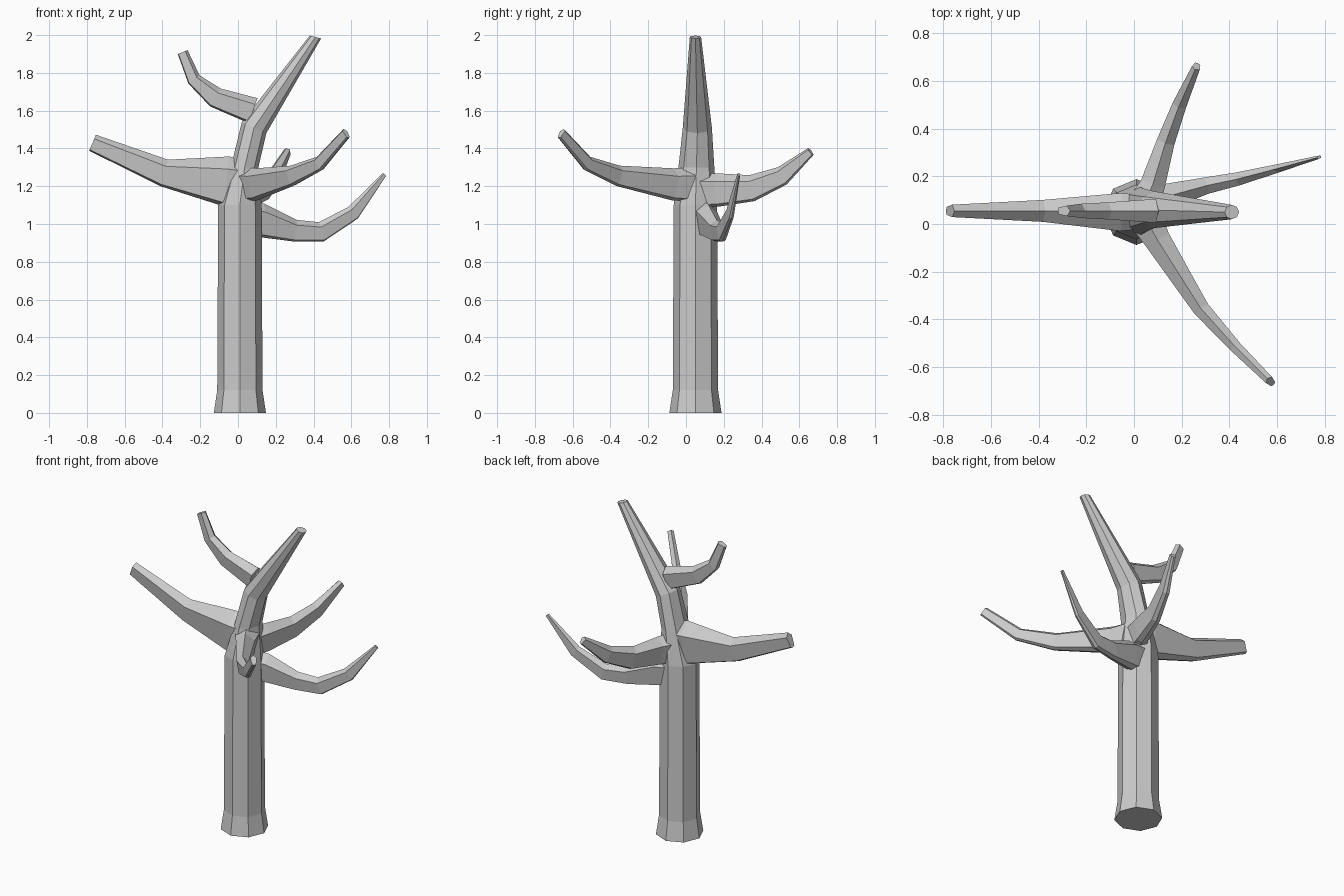
import bpy, bmesh
from math import cos, sin, tau
from mathutils import Vector

cube = bpy.data.objects.get("Cube")
if cube:
    bpy.data.objects.remove(cube, do_unlink=True)

bark = bpy.data.materials.new("grey_bark")
bark.use_nodes = True
GREY = (0.6, 0.6, 0.6, 1)
bark.diffuse_color = GREY
bark.node_tree.nodes["Principled BSDF"].inputs["Base Color"].default_value = GREY


def loft(name, rings):
    """Skin a row of equal rings and cap both ends, with flat shading."""
    bm = bmesh.new()
    loops = [[bm.verts.new(p) for p in ring] for ring in rings]
    count = len(loops[0])
    for low, high in zip(loops, loops[1:]):
        for i in range(count):
            j = (i + 1) % count
            bm.faces.new((low[i], low[j], high[j], high[i]))
    bm.faces.new(loops[0][::-1])
    bm.faces.new(loops[-1])
    bmesh.ops.recalc_face_normals(bm, faces=bm.faces[:])
    mesh = bpy.data.meshes.new(name)
    bm.to_mesh(mesh)
    bm.free()
    mesh.materials.append(bark)
    bpy.context.collection.objects.link(bpy.data.objects.new(name, mesh))


def trunk_ring(x, y, z, rx, ry, tilt=0):
    """Octagon with corners on the axes; tilt is its slope along x."""
    ring = []
    for i in range(8):
        a = tau * i / 8
        dx = rx * cos(a)
        ring.append(Vector((x + dx, y + ry * sin(a), z + tilt * dx)))
    return ring


# Ridged six-sided branch section: (sideways, upwards)
SECTION = ((0, 1), (1, 0.5), (0.65, -0.85), (0, -1), (-0.65, -0.85), (-1, 0.5))


def branch(name, stations):
    """Stations are x, y, z, half height, half width."""
    centres = [Vector(s[:3]) for s in stations]
    rings = []
    for i, (*_, h, w) in enumerate(stations):
        before, here = centres[max(i - 1, 0)], centres[i]
        after = centres[min(i + 1, len(centres) - 1)]
        along = Vector()
        for d in (here - before, after - here):
            if d.length:
                along += d.normalized()
        along.normalize()
        side = along.cross(Vector((0, 0, 1))).normalized()
        up = side.cross(along)
        rings.append([here + side * (a * w) + up * (b * h) for a, b in SECTION])
    loft(name, rings)


# Trunk with flared foot, bending into the leaning top stem
loft("trunk", [
    trunk_ring(0.01, 0.05, 0, 0.138, 0.138),
    trunk_ring(0.01, 0.05, 0.12, 0.12, 0.12),
    trunk_ring(0.01, 0.05, 1.1, 0.115, 0.115),
    trunk_ring(0.035, 0.055, 1.3, 0.073, 0.095),
    trunk_ring(0.085, 0.06, 1.51, 0.065, 0.077, -0.45),
    trunk_ring(0.41, 0.05, 1.99, 0.03, 0.03, -0.25),
])

# Branches, each rooted inside the trunk
branch("large_right_branch", [
    (0.03, 0.05, 1.22, 0.12, 0.07),
    (-0.06, 0.05, 1.225, 0.133, 0.08),
    (-0.39, 0.055, 1.27, 0.073, 0.046),
    (-0.77, 0.055, 1.43, 0.046, 0.026),
])
branch("upper_right_branch", [
    (0.08, 0.055, 1.6, 0.07, 0.05),
    (-0.12, 0.055, 1.67, 0.055, 0.036),
    (-0.233, 0.055, 1.765, 0.037, 0.03),
    (-0.293, 0.055, 1.91, 0.028, 0.022),
])
branch("front_branch", [
    (0.05, 0.02, 1.21, 0.09, 0.07),
    (0.1, -0.07, 1.21, 0.085, 0.055),
    (0.285, -0.36, 1.255, 0.055, 0.035),
    (0.43, -0.52, 1.32, 0.04, 0.025),
    (0.572, -0.66, 1.48, 0.03, 0.018),
])
branch("back_branch", [
    (0.05, 0.1, 1.18, 0.09, 0.065),
    (0.08, 0.17, 1.18, 0.088, 0.052),
    (0.135, 0.35, 1.19, 0.07, 0.038),
    (0.195, 0.51, 1.255, 0.052, 0.03),
    (0.262, 0.66, 1.383, 0.024, 0.018),
])
branch("low_left_branch", [
    (0.05, 0.09, 1.03, 0.09, 0.06),
    (0.12, 0.11, 1.02, 0.09, 0.055),
    (0.3, 0.16, 0.965, 0.058, 0.035),
    (0.44, 0.19, 0.958, 0.053, 0.028),
    (0.61, 0.235, 1.06, 0.04, 0.018),
    (0.775, 0.28, 1.262, 0.012, 0.007),
])
